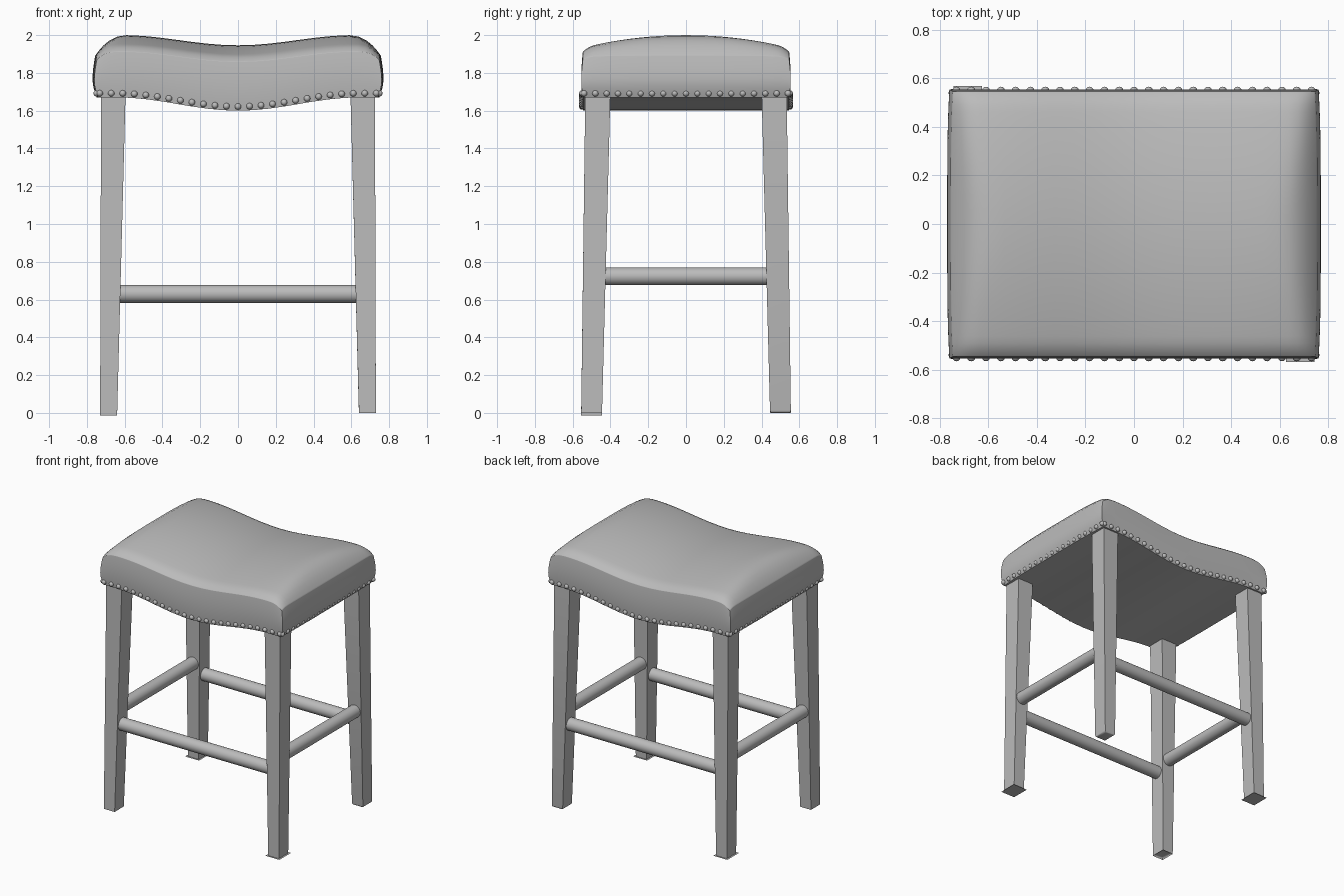
import bpy, bmesh, math
from mathutils import Matrix, Vector

old = bpy.data.objects.get("Cube")
if old:
    bpy.data.objects.remove(old, do_unlink=True)

grey = bpy.data.materials.new("plain_grey")
grey.use_nodes = True
COLOUR = (0.5, 0.5, 0.5, 1)
grey.diffuse_color = COLOUR
grey.node_tree.nodes["Principled BSDF"].inputs["Base Color"].default_value = COLOUR


def finish(bm, name, angle=35):
    bmesh.ops.recalc_face_normals(bm, faces=bm.faces)
    mesh = bpy.data.meshes.new(name)
    bm.to_mesh(mesh)
    bm.free()
    obj = bpy.data.objects.new(name, mesh)
    bpy.context.collection.objects.link(obj)
    mesh.materials.append(grey)
    bpy.ops.object.select_all(action="DESELECT")
    obj.select_set(True)
    bpy.context.view_layer.objects.active = obj
    bpy.ops.object.shade_smooth_by_angle(angle=math.radians(angle))
    return obj


# Saddle shape of the seat
def seat_bottom(x):
    t = min(abs(x) / 0.64, 1)
    return 1.6 + 0.035 * (1 - math.cos(math.pi * t))


def seat_top(x, y):
    saddle = 0.027 * (1 - math.cos(math.pi * min(abs(x) / 0.62, 1)))
    drop_x = 0.1 * (max(0, abs(x) - 0.58) / 0.17) ** 2.4
    drop_y = 0.055 * (y / 0.5) ** 2 + 0.025 * (max(0, abs(y) - 0.48) / 0.07) ** 2
    return 1.946 + saddle - math.hypot(drop_x, drop_y)


def half_width(v, w):
    return (0.77 - (0.022 if w < 0 else 0.014) * w * w) * (1 - 0.012 * v ** 4)


def half_depth(w):
    return 0.554 - 0.008 * w * w


# Cushion: a finely divided box bent into the saddle
bm = bmesh.new()
bmesh.ops.create_cube(bm, size=2)
bmesh.ops.subdivide_edges(bm, edges=bm.edges[:], cuts=27, use_grid_fill=True)
for vert in bm.verts:
    u, v, w = (math.sin(c * math.pi / 2) for c in vert.co)
    x, y = u * half_width(v, w), v * half_depth(w)
    low, high = seat_bottom(x), seat_top(x, y)
    vert.co = (x, y, low + (high - low) * (w + 1) / 2)
finish(bm, "seat_cushion", 50)

# Nail heads along the lower edge
bm = bmesh.new()


def nail(x, y):
    place = Matrix.Translation((x, y, seat_bottom(x) + 0.022))
    bmesh.ops.create_uvsphere(bm, u_segments=12, v_segments=8, radius=0.017, matrix=place)


for side in (-1, 1):
    for i in range(25):
        nail(-0.732 + 1.464 * i / 24, side * 0.549)
    for i in range(19):
        nail(side * 0.748, -0.54 + 1.08 * i / 18)
finish(bm, "nail_heads", 60)


# Tapered legs
def leg(name, sx, sy):
    bm = bmesh.new()
    bmesh.ops.create_cube(bm, size=1)
    for vert in bm.verts:
        inner_x, inner_y = vert.co.x < 0, vert.co.y < 0
        if vert.co.z > 0:
            x, y, z = (0.595 if inner_x else 0.725), (0.4 if inner_y else 0.533), 1.7
        else:
            x, y, z = (0.64 if inner_x else 0.73), (0.445 if inner_y else 0.555), 0
        vert.co = (sx * x, sy * y, z)
    foot = [e for e in bm.edges if all(v.co.z < 0.01 for v in e.verts)]
    bmesh.ops.bevel(bm, geom=foot, offset=0.014, segments=3, profile=0.5, affect="EDGES")
    finish(bm, name)


for sx, x_name in ((-1, "right"), (1, "left")):
    for sy, y_name in ((-1, "front"), (1, "back")):
        leg(f"{y_name}_{x_name}_leg", sx, sy)


# Round stretchers between the legs
def stretcher(name, centre, length, axis):
    bm = bmesh.new()
    turn = Matrix.Rotation(math.pi / 2, 4, axis)
    bmesh.ops.create_cone(bm, cap_ends=True, segments=32, radius1=0.047, radius2=0.047,
                          depth=length, matrix=Matrix.Translation(Vector(centre)) @ turn)
    finish(bm, name)


for side, name in ((-1, "front"), (1, "back")):
    stretcher(f"{name}_stretcher", (0, side * 0.49, 0.63), 1.28, "Y")
for side, name in ((-1, "right"), (1, "left")):
    stretcher(f"{name}_stretcher", (side * 0.675, 0, 0.723), 0.9, "X")
